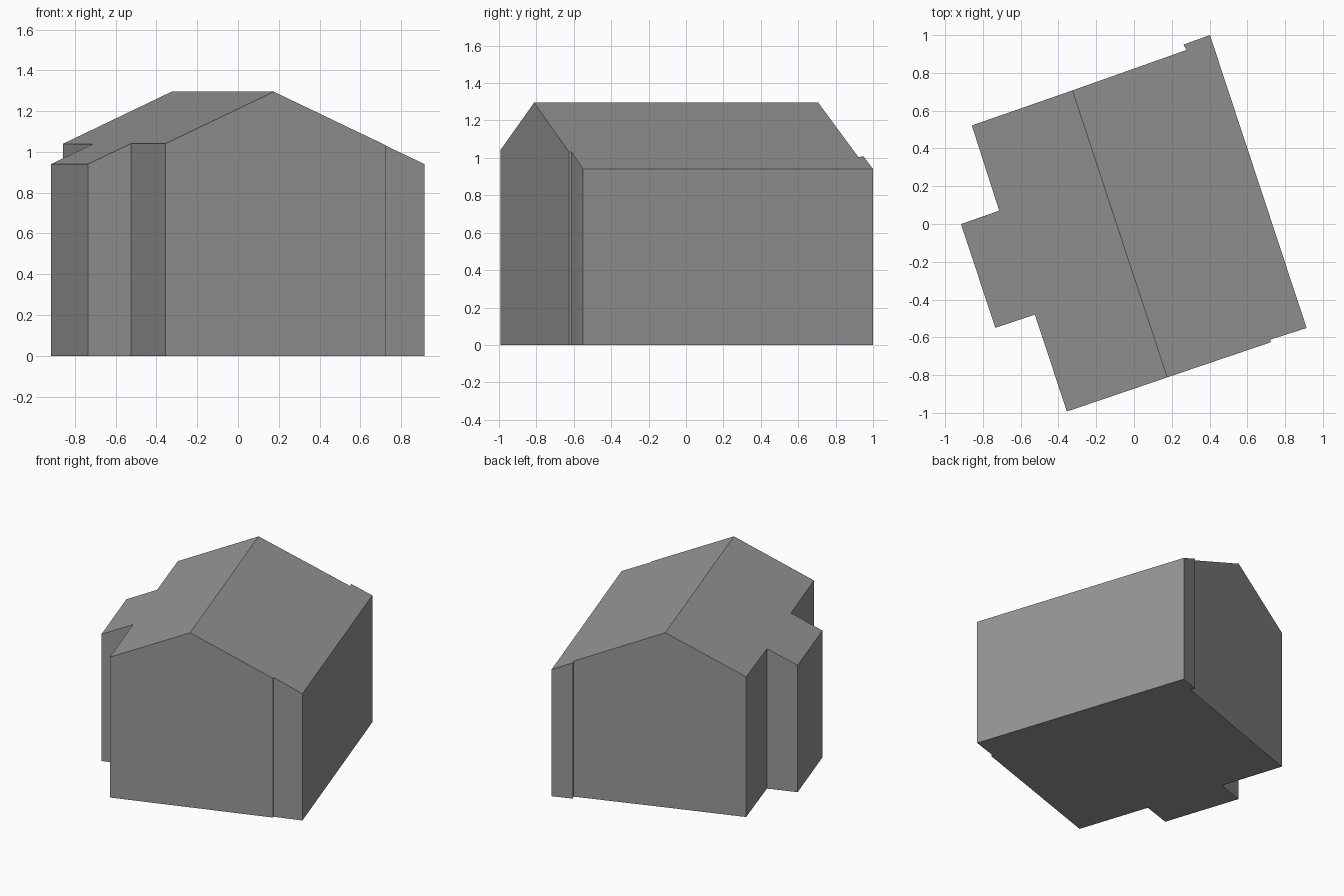
import bpy
import bmesh
import math
from mathutils import Matrix, Vector

cube = bpy.data.objects.get("Cube")
if cube:
    bpy.data.objects.remove(cube, do_unlink=True)

RIDGE_HEIGHT = 1.295
ROOF_SLOPE = 0.453
TURN = math.radians(18.27)

# One plain grey for walls and roof
grey = bpy.data.materials.new("plain grey")
grey.use_nodes = True
colour = (0.31, 0.31, 0.31, 1)
grey.diffuse_color = colour
grey.node_tree.nodes["Principled BSDF"].inputs["Base Color"].default_value = colour

# Footprint: u runs across the ridge, v along it
footprint = [
    (0, -0.80),                                                   # front ridge end
    (0.58, -0.795), (0.58, -0.781), (0.783, -0.783),              # shallow front step
    (0.783, 0.85), (0.634, 0.846), (0.641, 0.814),                # back corner pier
    (0, 0.80),                                                    # back ridge end
    (-0.564, 0.791), (-0.568, 0.317),                             # recessed side wall
    (-0.782, 0.313), (-0.782, -0.265),                            # side bay
    (-0.561, -0.265), (-0.561, -0.805),
]

# Extrude the footprint, then lift its top to the gable roof planes
bm = bmesh.new()
base = bm.faces.new([bm.verts.new((u, v, 0)) for u, v in footprint])
top = bmesh.ops.extrude_face_region(bm, geom=[base], use_keep_orig=True)["geom"]
roof = next(g for g in top if isinstance(g, bmesh.types.BMFace))
for vert in roof.verts:
    vert.co.z = RIDGE_HEIGHT - ROOF_SLOPE * abs(vert.co.x)

# Fold the roof along the ridge
ridge_ends = [v for v in roof.verts if abs(v.co.x) < 1e-5]
bmesh.utils.face_split(roof, *ridge_ends)
bmesh.ops.recalc_face_normals(bm, faces=bm.faces)

# Turn the house on its plot
bm.transform(Matrix.Translation(Vector((-0.075, -0.0525, 0))) @ Matrix.Rotation(TURN, 4, "Z"))

mesh = bpy.data.meshes.new("house_body")
bm.to_mesh(mesh)
bm.free()
mesh.materials.append(grey)
house = bpy.data.objects.new("house_body", mesh)
bpy.context.collection.objects.link(house)
